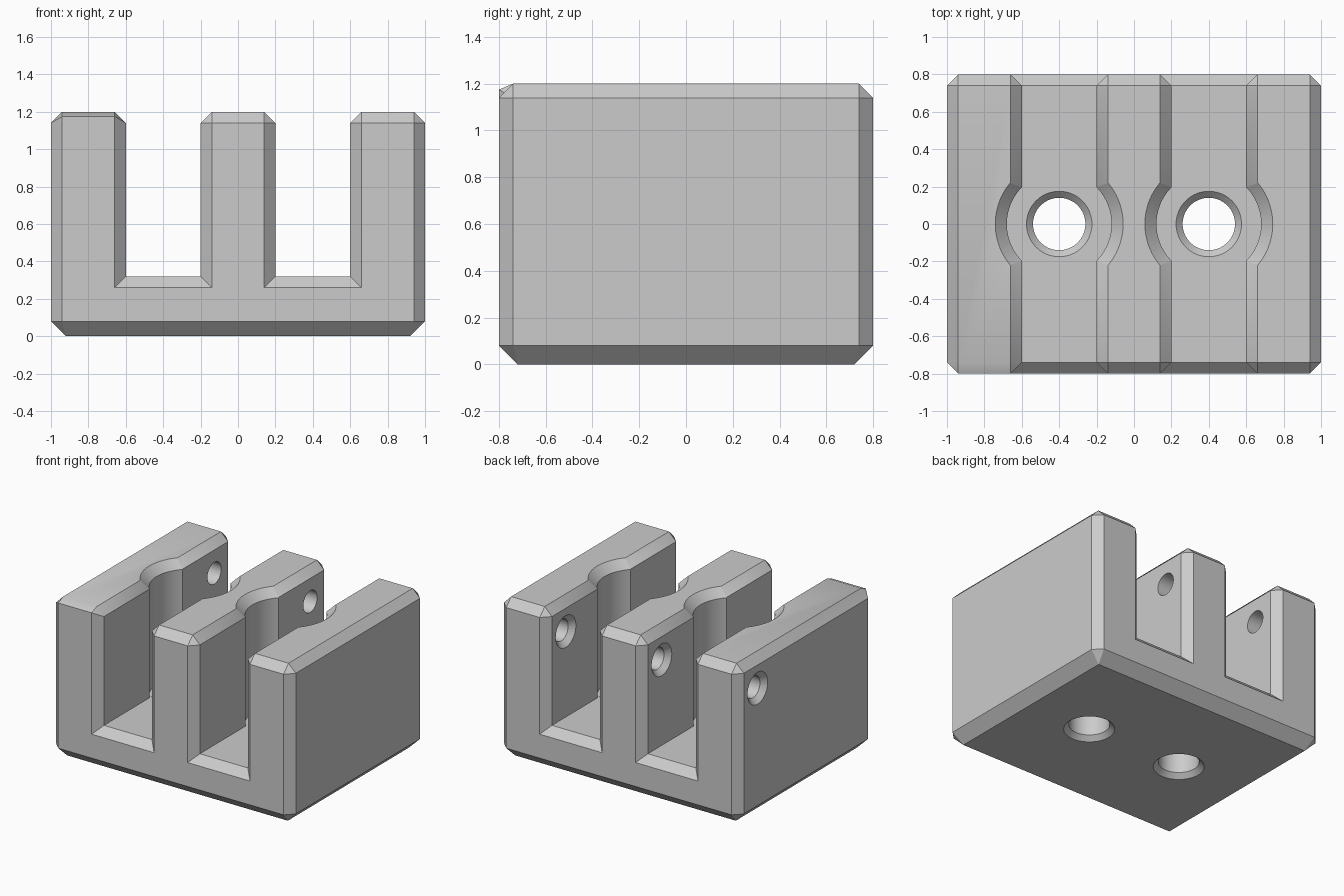
import bpy, bmesh, math
from mathutils import Matrix

if "Cube" in bpy.data.objects:
    bpy.data.objects.remove(bpy.data.objects["Cube"])

grey = bpy.data.materials.new("plain grey")
grey.diffuse_color = (0.6, 0.6, 0.6, 1)
grey.use_nodes = True
grey.node_tree.nodes["Principled BSDF"].inputs["Base Color"].default_value = grey.diffuse_color


def make_object(name, bm):
    bmesh.ops.recalc_face_normals(bm, faces=bm.faces)
    mesh = bpy.data.meshes.new(name)
    bm.to_mesh(mesh)
    bm.free()
    mesh.materials.append(grey)
    obj = bpy.data.objects.new(name, mesh)
    bpy.context.collection.objects.link(obj)
    return obj


# Three-walled block: (x, z) of the full section, then (x, z) of the chamfered end
left_half = [((-1, .08), (-.94, .08)), ((-1, 1.14), (-.94, 1.14)),
             ((-.94, 1.2), (-.94, 1.14)), ((-.66, 1.2), (-.66, 1.14)),
             ((-.6, 1.14), (-.66, 1.14)), ((-.6, .32), (-.66, .26)),
             ((-.2, .32), (-.14, .26)), ((-.2, 1.14), (-.14, 1.14)),
             ((-.14, 1.2), (-.14, 1.14))]
right_half = [((-a[0], a[1]), (-b[0], b[1])) for a, b in reversed(left_half)]
section = left_half + right_half

bm = bmesh.new()
verts = {}


def vert(x, y, z):
    key = (round(x, 4), round(y, 4), round(z, 4))
    if key not in verts:
        verts[key] = bm.verts.new(key)
    return verts[key]


def face(points):
    unique = list(dict.fromkeys(points))
    if len(unique) > 2:
        bm.faces.new(unique)


rings = {}
for s in (-1, 1):
    base = [vert(.92, .72 * s, 0), vert(-.92, .72 * s, 0)]
    full = [vert(a[0], .74 * s, a[1]) for a, b in section] + base
    end = [vert(b[0], .8 * s, b[1]) for a, b in section]
    face(end)
    face([end[-1], base[0], base[1], end[0]])
    end += base
    for i in range(len(full)):
        j = (i + 1) % len(full)
        face([full[i], full[j], end[j], end[i]])
    rings[s] = full
for i in range(len(rings[1])):
    j = (i + 1) % len(rings[1])
    face([rings[-1][i], rings[-1][j], rings[1][j], rings[1][i]])

# Shallower top chamfer on the front of the left wall
for x in (-.94, -.66):
    verts[(x, -.8, 1.14)].co.z = 1.175
block = make_object("slotted_block", bm)


# Turned cutters: profile is a list of (radius, distance along the axis)
def turned(name, profile, centre, along_x=False, n=64):
    bm = bmesh.new()
    loops = [[bm.verts.new((r * math.cos(2 * math.pi * k / n),
                            r * math.sin(2 * math.pi * k / n), t))
              for k in range(n)] for r, t in profile]
    bm.faces.new(loops[0])
    bm.faces.new(loops[-1])
    for a, b in zip(loops, loops[1:]):
        for k in range(n):
            m = (k + 1) % n
            bm.faces.new((a[k], a[m], b[m], b[k]))
    spin = Matrix.Rotation(math.pi / 2, 4, 'Y') if along_x else Matrix()
    bm.transform(Matrix.Translation(centre) @ spin)
    obj = make_object(name, bm)
    obj.hide_render = True
    return obj


cutters = []
for x in (-.4, .4):
    # Round pocket across each slot, then the countersunk bolt hole in its floor
    cutters.append(turned("pocket_cutter", [(.28, .3205), (.28, 1.138), (.362, 1.22)], (x, 0, 0)))
    cutters.append(turned("bolt_hole_cutter", [(.185, -.01), (.14, .035), (.14, .285), (.185, .33)], (x, 0, 0)))
# Countersunk cross holes through the walls, blind in the right wall
for x, depth in ((-1, .45), (-.2, .45), (.6, .25)):
    cutters.append(turned("cross_hole_cutter", [(.13, -.01), (.082, .038), (.082, depth)],
                          (x, .575, .965), True, 48))

bpy.context.view_layer.objects.active = block
block.select_set(True)
for c in cutters:
    mod = block.modifiers.new("cut", 'BOOLEAN')
    mod.operation = 'DIFFERENCE'
    mod.solver = 'EXACT'
    mod.object = c
    bpy.ops.object.modifier_apply(modifier=mod.name)
for c in cutters:
    bpy.data.objects.remove(c)

bpy.ops.object.shade_smooth_by_angle(angle=math.radians(30))
